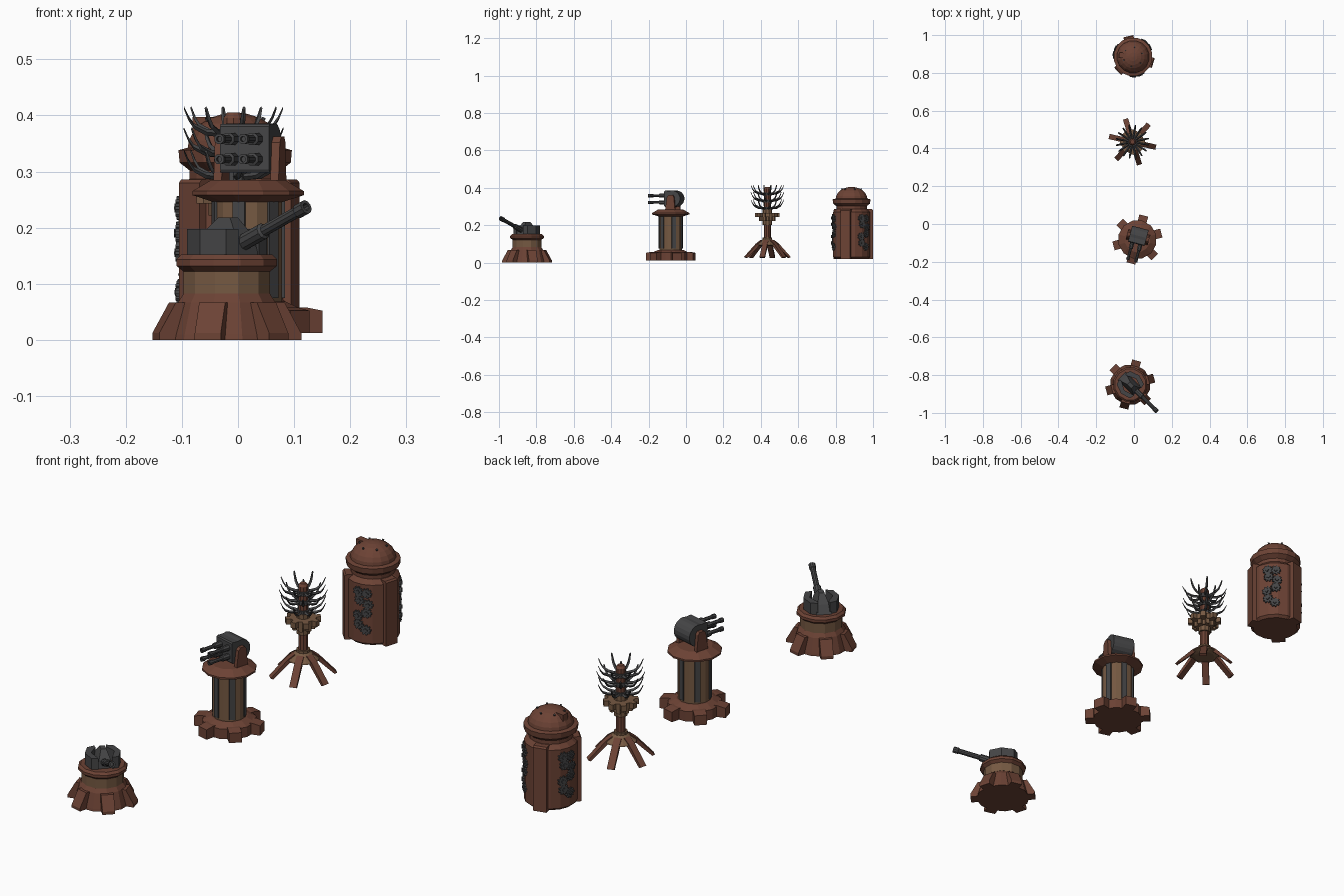
import bpy, bmesh
from math import sin, cos, pi, radians
from mathutils import Matrix, Vector

if "Cube" in bpy.data.objects:
    bpy.data.objects.remove(bpy.data.objects["Cube"])


def material(name, rgb):
    m = bpy.data.materials.new(name)
    m.diffuse_color = (*rgb, 1)
    m.use_nodes = True
    m.node_tree.nodes["Principled BSDF"].inputs["Base Color"].default_value = m.diffuse_color
    return m


RUST = material("rust", (0.15, 0.055, 0.035))
TAN = material("tan_metal", (0.18, 0.10, 0.055))
DARK = material("dark_metal", (0.06, 0.06, 0.062))


# --- shape helpers: every piece is a list of rings joined by side faces ---
def loft(rings, M=Matrix()):
    return [[M @ Vector(p) for p in r] for r in rings]


def prism(pts, a, b, M=Matrix()):
    return loft([[(x, y, z) for x, y in pts] for z in (a, b)], M)


def circle(r, z, n):
    return [(r * cos(2 * pi * (i + .5) / n), r * sin(2 * pi * (i + .5) / n), z) for i in range(n)]


def lathe(profile, n=12, M=Matrix()):
    return loft([circle(r, z, n) for r, z in profile], M)


def rod(p, q, profile, n=8, M=Matrix()):
    # profile: (radius, fraction along p-q)
    p, q = Vector(p), Vector(q)
    d = q - p
    A = Matrix.Translation(p) @ d.to_track_quat('Z', 'Y').to_matrix().to_4x4()
    return lathe([(r, t * d.length) for r, t in profile], n, M @ A)


def box(x0, x1, y0, y1):
    return [(x0, y0), (x1, y0), (x1, y1), (x0, y1)]


def gear(r_in, r_out, teeth):
    out = []
    for i in range(teeth):
        for k, r in ((-.3, r_in), (-.2, r_out), (.2, r_out), (.3, r_in)):
            a = 2 * pi * (i + k) / teeth
            out.append((r * cos(a), r * sin(a)))
    return out


def turn(c, deg):
    # local x = forward, y = sideways, z = up
    return Matrix.Translation((c[0], c[1], 0)) @ Matrix.Rotation(radians(deg), 4, 'Z')


# swaps axes so a profile (forward, up) is extruded sideways
SIDE = Matrix(((1, 0, 0, 0), (0, 0, -1, 0), (0, 1, 0, 0), (0, 0, 0, 1)))
# local xy = (sideways, up), extruded outwards
FACE = Matrix(((0, 0, 1, 0), (1, 0, 0, 0), (0, 1, 0, 0), (0, 0, 0, 1)))


def part(name, mat, pieces):
    bm = bmesh.new()
    for rings in pieces:
        vs = [[bm.verts.new(p) for p in r] for r in rings]
        n = len(vs[0])
        for a, b in zip(vs, vs[1:]):
            for i in range(n):
                bm.faces.new((a[i], a[(i + 1) % n], b[(i + 1) % n], b[i]))
        bm.faces.new(vs[0][::-1])
        bm.faces.new(vs[-1])
    bmesh.ops.recalc_face_normals(bm, faces=bm.faces)
    me = bpy.data.meshes.new(name)
    bm.to_mesh(me)
    bm.free()
    me.materials.append(mat)
    bpy.context.collection.objects.link(bpy.data.objects.new(name, me))


# --- cannon tower ---
C = (-.02, -.85)
B = turn(C, 0)
foot = [(.06, 0), (.131, 0), (.131, .012), (.1, .067), (.06, .067)]
part("cannon_base", RUST, [lathe([(.108, 0), (.106, .01), (.09, .067), (.077, .086)], 12, B)])
part("cannon_feet", RUST, [prism(foot, -.024, .024, turn(C, 15 + 60 * i) @ SIDE) for i in range(6)])
part("cannon_drum", TAN, [lathe([(.08, .083), (.08, .13)], 12, B)])
part("cannon_flange", RUST, [lathe([(.08, .122), (.093, .132), (.093, .143), (.084, .152)], 12, B)])
T = turn(C, -45)
shield = [(.055, .026), (.05, .052), (0, .068), (-.05, .05), (-.06, .022), (-.045, .02), (0, .044)]
part("turret_shields", DARK, [prism([(x, y * s) for x, y in shield], .15, .198, T) for s in (1, -1)])
part("turret_wedge", DARK, [loft([
    [(x, y, .15) for x, y in box(-.065, .05, -.03, .03)],
    [(x, y, .185) for x, y in box(-.045, .045, -.022, .022)],
    [(x, y, .218) for x, y in box(-.012, .018, -.01, .01)]], T)])
part("cannon_barrel", DARK, [rod((.02, 0, .165), (.2, 0, .237), [
    (.015, 0), (.015, .4), (.0105, .42), (.0105, .88), (.013, .89), (.013, 1), (.007, 1), (.007, .93)], 10, T)])

# --- multi-barrel tower ---
C = (.018, -.082)
B = turn(C, 0)
foot = [(.06, .012), (.131, .012), (.131, .052), (.1, .058), (.06, .058)]
part("gun_base", RUST, [lathe([(.102, .012), (.102, .053), (.07, .068)], 12, B)])
part("gun_feet", RUST, [prism(foot, -.024, .024, turn(C, 15 + 60 * i) @ SIDE) for i in range(6)])
part("gun_column", TAN, [lathe([(.063, .06), (.063, .262)], 12, B)])
part("column_panels", DARK, [prism(box(.05, .065, -.011, .011), .075, .25, turn(C, 15 + 60 * i)) for i in range(6)])
part("gun_flange", RUST, [lathe([(.065, .246), (.103, .258), (.103, .265), (.068, .285)], 12, B)])
T = turn(C, 255)
arc = [(-.02 + .044 * cos(radians(a)), .342 + .044 * sin(radians(a))) for a in range(70, 291, 20)]
body = arc + [(.02, .298), (.024, .304), (.024, .38), (.02, .385)]
part("gun_housing", DARK, [prism(body, -.045, .045, T @ SIDE)])
arm = [(-.04, .28), (.015, .28), (.005, .352), (-.005, .362), (-.025, .362), (-.033, .352)]
part("gun_arms", RUST, [prism(arm, s * .045, s * .06, T @ SIDE) for s in (1, -1)])
part("gun_barrels", DARK, [rod((.01, y, z), (.118, y, z), [
    (.012, 0), (.012, .42), (.0075, .44), (.0075, .85), (.0095, .86), (.0095, 1), (.005, 1), (.005, .92)], 8, T)
    for y in (-.022, .022) for z in (.322, .358)])

# --- spike tower ---
C = (-.008, .435)
B = turn(C, 0)
leg = [(.03, .108), (.052, .088), (.117, .025), (.127, .03), (.06, .102), (.035, .12)]
part("spike_legs", RUST, [prism(leg, -.014, .014, turn(C, 47 + 60 * i) @ SIDE) for i in range(6)])
part("spike_hub", TAN, [lathe([(.04, .088), (.062, .095), (.06, .1), (.03, .122), (.022, .128)], 12, B)])
part("spike_post", RUST, [lathe([(.019, .1), (.019, .395), (.012, .405)], 10, B)])
part("spike_collars", TAN, [lathe([(.026, a), (.026, b)], 10, B) for a, b in ((.122, .135), (.2, .225), (.225, .285))])
part("spike_gears", TAN, [prism(gear(.05, .067, 8), .243, .266, B),
                          prism(gear(.035, .046, 8), .222, .243, turn(C, 22))])
path = [(.015, 0, .006), (.05, .003, .006), (.072, .014, .005), (.082, .028, .0045), (.09, .046, .003)]
part("spikes", DARK, [
    loft([[(r, w, z + dz), (r, 0, z + dz + w), (r, -w, z + dz), (r, 0, z + dz - w)] for r, dz, w in path],
         turn(C, 12 + 22.5 * k + 45 * i))
    for k, z in enumerate((.29, .33, .367)) for i in range(8)])
part("spike_rings", DARK, [lathe([(.025, z - .008), (.025, z + .008)], 10, B) for z in (.29, .33, .367)])

# --- domed silo ---
C = (-.005, .885)
B = turn(C, 0)
part("silo_body", RUST, [lathe([(.09, .02), (.101, .03), (.101, .27), (.083, .287), (.083, .302),
                                (.101, .316), (.103, .338), (.088, .342)], 16, B)])
part("silo_dome", RUST, [lathe([(.087 * cos(radians(a)), .338 + .067 * sin(radians(a)))
                                for a in (0, 15, 30, 45, 60, 75, 88)], 16, B)])
fin = [(.06, .02), (.112, .02), (.112, .28), (.106, .286), (.06, .286)]
part("silo_fins", RUST, [prism(fin, -.027, .027, turn(C, a) @ SIDE) for a in (103, 223, 343)])
part("silo_hatch", RUST, [prism(box(.03, .075, -.014, .014), .36, .397, turn(C, 172))])
part("dome_rivets", DARK, [rod((.05, 0, .388), (.054, 0, .396), [(.004, 0), (.004, 1)], 6, turn(C, 60 * i + 20))
                           for i in range(6)])
# small gears climbing each panel between the fins
wheels, hubs = [], []
for a in (43, 163, 283):
    for i, (s, z) in enumerate(((6, .085), (-10, .105), (-12, .14), (8, .155), (11, .19), (-8, .205), (-11, .238), (8, .235))):
        M = turn(C, a + s) @ FACE @ Matrix.Translation((0, z, 0))
        wheels.append(prism(gear(.016, .021, 9), .09, .105, M))
        hubs.append(prism(gear(.006, .008, 4), .1, .109, M))
part("silo_gear_wheels", DARK, wheels)
part("silo_gear_hubs", DARK, hubs)
